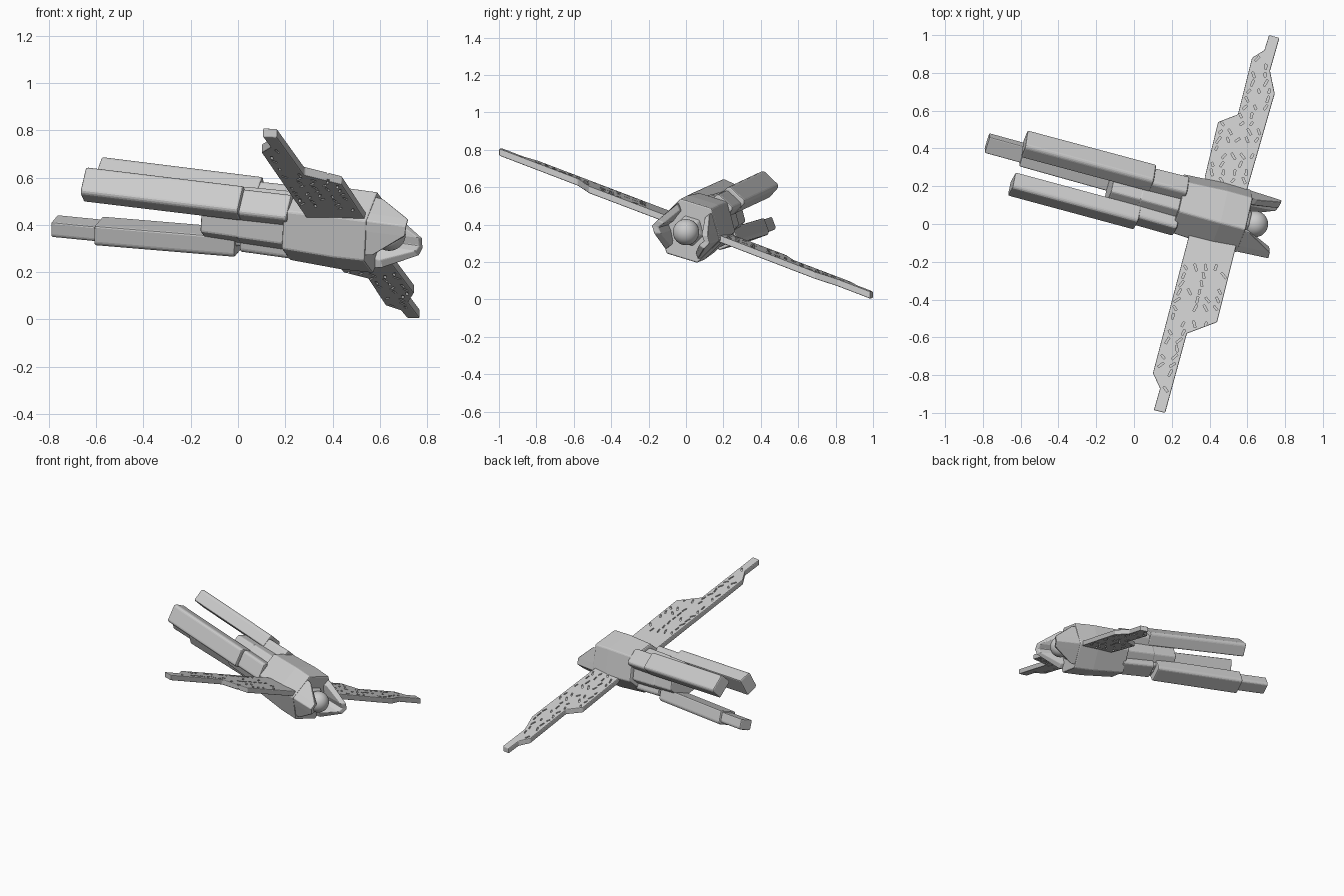
import bpy, bmesh, math, random
from mathutils import Vector, Matrix

if "Cube" in bpy.data.objects:
    bpy.data.objects.remove(bpy.data.objects["Cube"])

random.seed(4)
grey = bpy.data.materials.new("stone_grey")
grey.diffuse_color = (0.6, 0.6, 0.6, 1)
grey.use_nodes = True
grey.node_tree.nodes["Principled BSDF"].inputs["Base Color"].default_value = grey.diffuse_color

# Tilted frame of the hull: a = forward, b = along wing, c = hull up
ORIGIN = Vector((0.64, 0.0, 0.36))
F = Vector((0.961, -0.255, -0.118)).normalized()
W = Vector((0.22, 0.91, -0.355))
B = (W - F * W.dot(F)).normalized()
C = F.cross(B)
FRAME = Matrix((F, B, C)).transposed().to_4x4()
FRAME.translation = ORIGIN


def finish(name, bm, matrix=FRAME, bevel=0.008):
    bmesh.ops.recalc_face_normals(bm, faces=bm.faces)
    me = bpy.data.meshes.new(name)
    bm.to_mesh(me)
    bm.free()
    ob = bpy.data.objects.new(name, me)
    bpy.context.collection.objects.link(ob)
    ob.matrix_world = matrix
    me.materials.append(grey)
    if bevel:
        m = ob.modifiers.new("soft_edges", 'BEVEL')
        m.width, m.segments, m.limit_method = bevel, 2, 'ANGLE'
    return ob


def loft(name, rings, bevel=0.008):
    """Closed skin through equal-length rings of points."""
    bm = bmesh.new()
    vs = [[bm.verts.new(p) for p in r] for r in rings]
    n = len(rings[0])
    for r0, r1 in zip(vs, vs[1:]):
        for i in range(n):
            bm.faces.new((r0[i], r0[(i + 1) % n], r1[(i + 1) % n], r1[i]))
    bm.faces.new(vs[0][::-1])
    bm.faces.new(vs[-1])
    return finish(name, bm, bevel=bevel)


def polar(a, r, deg):
    t = math.radians(deg)
    return Vector((a, r * math.cos(t), r * math.sin(t)))


def hexagon(a, r):
    return [polar(a, r, 60 * k + 4) for k in range(6)]


def bar(name, a0, a1, deg, r0, r1, wide, tall):
    """Box beam running along the hull at a polar position."""
    rad, tan = polar(0, 1, deg), polar(0, 1, deg + 90)
    rings = []
    for a, r in ((a0, r0), (a1, r1)):
        c = Vector((a, 0, 0)) + rad * r
        rings.append([c + tan * (x * wide / 2) + rad * (y * tall / 2)
                      for x, y in ((-1, -1), (1, -1), (1, 0.7), (0.82, 1), (-0.82, 1), (-1, 0.7))])
    return loft(name, rings)


# Hull, neck and rear core
loft("hull", [hexagon(-0.43, 0.166), hexagon(-0.2, 0.18), hexagon(-0.06, 0.178)])
loft("neck", [hexagon(-0.64, 0.132), hexagon(-0.4, 0.138)])
loft("rear_core", [hexagon(-0.80, 0.124), hexagon(-0.6, 0.13)])

# Two pointed jaws round the nose, flush with the hull sides
for side, name in ((0, "jaw_left"), (180, "jaw_right")):
    rings = []
    for deg, front in ((-54, -0.03), (-15, 0.108), (0, 0.112), (15, 0.108), (54, -0.03)):
        d = deg + side + 4
        r = 0.152 / math.cos(math.radians(abs(deg) - 30))
        rings.append([polar(-0.09, r, d), polar(front, r - 0.01, d),
                      polar(front - 0.01, r - 0.045, d), polar(-0.09, r - 0.06, d)])
    loft(name, rings, 0.005)

# Nose ball
bm = bmesh.new()
bmesh.ops.create_uvsphere(bm, u_segments=32, v_segments=20, radius=0.07)
for f in bm.faces:
    f.smooth = True
finish("nose_ball", bm, bevel=0)
loft("nose_socket", [hexagon(-0.09, 0.1), hexagon(-0.035, 0.07)])

# Three tail beams with collar blocks
for name, deg, a0, a1, r0, r1 in (("upper", 67, -0.60, -1.31, 0.143, 0.145),
                                  ("side", 176, -0.62, -1.315, 0.143, 0.14),
                                  ("lower", -50, -0.66, -1.28, 0.122, 0.147)):
    bar(name + "_beam", a0, a1, deg, r0, r1, 0.128, 0.092)
    bar(name + "_collar", -0.64, -0.41, deg, r0 - 0.022, r0 - 0.018, 0.12, 0.085)
    bar(name + "_collar_root", -0.75, -0.6, deg, r0 - 0.035, r0 - 0.035, 0.1, 0.07)
bar("lower_beam_tip", -1.2, -1.475, -49, 0.143, 0.15, 0.095, 0.07)

# Wings: outlines in plan, laid on a plane sloping along y and slightly along x
WING_SLOPE = Matrix(((1, 0, 0, 0), (0, 1, 0, 0), (-0.12, -0.349, 1, 0.459), (0, 0, 0, 1)))
HALF = 0.019
OUTLINES = {
    "left_wing": [(0.37, 0.1), (0.575, 0.1), (0.745, 0.69), (0.72, 0.81), (0.77, 0.985),
                  (0.715, 1.0), (0.69, 0.92), (0.625, 0.88), (0.55, 0.58), (0.445, 0.54), (0.375, 0.25)],
    "right_wing": [(0.585, 0.05), (0.32, 0.05), (0.10, -0.79), (0.138, -0.87), (0.105, -0.985),
                   (0.165, -1.0), (0.28, -0.58), (0.44, -0.52), (0.545, -0.1)],
}


def wing_x(name, y):
    """Chord limits of the wing at a given y."""
    pts, xs = OUTLINES[name], []
    for (x0, y0), (x1, y1) in zip(pts, pts[1:] + pts[:1]):
        if (y0 - y) * (y1 - y) < 0:
            xs.append(x0 + (x1 - x0) * (y - y0) / (y1 - y0))
    return min(xs), max(xs)


for name, pts in OUTLINES.items():
    bm = bmesh.new()
    low = [bm.verts.new((x, y, -HALF)) for x, y in pts]
    top = bmesh.ops.extrude_face_region(bm, geom=[bm.faces.new(low)])
    bmesh.ops.translate(bm, vec=(0, 0, 2 * HALF),
                        verts=[v for v in top["geom"] if isinstance(v, bmesh.types.BMVert)])
    for v in bm.verts:
        v.co = WING_SLOPE @ v.co
    wing = finish(name, bm, Matrix.Identity(4), 0.005)

    # Scattered shallow grooves on both faces
    cut = bmesh.new()
    sign = 1 if name == "left_wing" else -1
    for row in range(16):
        y = sign * (0.23 + row * 0.043)
        x0, x1 = wing_x(name, y)
        n = max(1, int((x1 - x0 - 0.02) / 0.045))
        for k in range(n):
            x = x0 + (x1 - x0) * (k + 0.5) / n
            for z in (-HALF, HALF):
                if random.random() < 0.25:
                    continue
                m = (WING_SLOPE @ Matrix.Translation((x, y, z))
                     @ Matrix.Rotation(math.radians(random.uniform(30, 130)), 4, 'Z')
                     @ Matrix.Diagonal((random.uniform(0.022, 0.038), 0.010, 0.018, 1)))
                bmesh.ops.create_cube(cut, size=1, matrix=m)
    cutter = finish(name + "_groove_cutter", cut, Matrix.Identity(4), 0)
    cutter.hide_render = True
    cutter.hide_viewport = True
    mod = wing.modifiers.new("grooves", 'BOOLEAN')
    mod.object, mod.operation, mod.solver = cutter, 'DIFFERENCE', 'EXACT'
